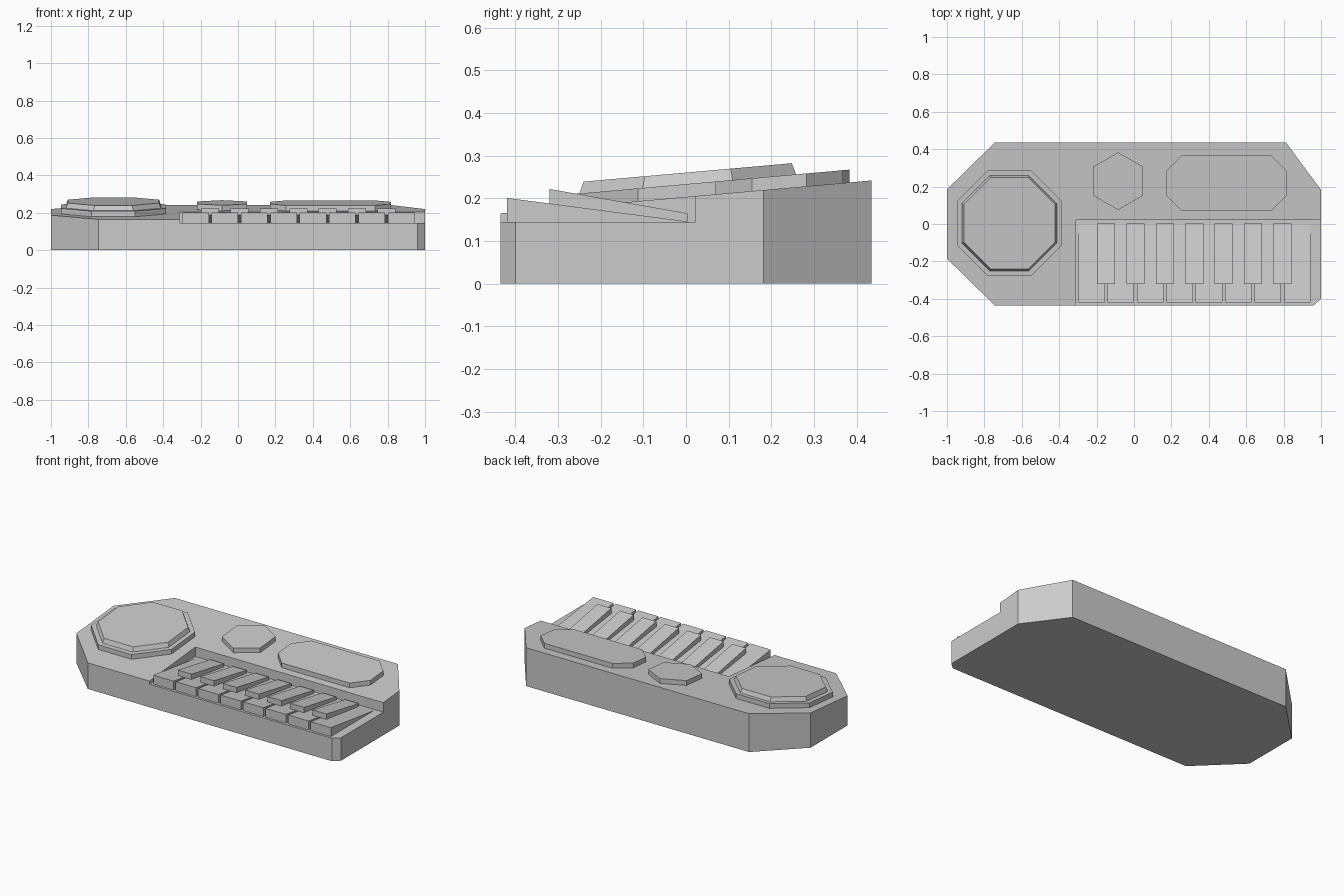
import bpy
from math import cos, sin, pi, tan

if "Cube" in bpy.data.objects:
    bpy.data.objects.remove(bpy.data.objects["Cube"])


def deck(y):
    """Height of the sloped top panel at depth y."""
    return 0.2035 + 0.0885 * y


def make_object(name, verts, faces):
    mesh = bpy.data.meshes.new(name)
    mesh.from_pydata(verts, [], faces)
    mesh.update()
    obj = bpy.data.objects.new(name, mesh)
    bpy.context.collection.objects.link(obj)
    return obj


def loft(name, bottom, top):
    """Closed solid between two counter-clockwise loops of 3D points."""
    n = len(bottom)
    sides = [(i, (i + 1) % n, n + (i + 1) % n, n + i) for i in range(n)]
    caps = [tuple(reversed(range(n))), tuple(range(n, 2 * n))]
    return make_object(name, bottom + top, sides + caps)


def on_deck(outline, offset):
    return [(x, y, deck(y) + offset) for x, y in outline]


def polygon(cx, cy, radius, n, start):
    return [(cx + radius * cos(start + 2 * pi * i / n),
             cy + radius * sin(start + 2 * pi * i / n)) for i in range(n)]


def wedge(name, x0, x1, y0, y1, low, high):
    """Key whose bottom and top heights are given at the front and back."""
    loop = [(x0, y0), (x1, y0), (x1, y1), (x0, y1)]
    pick = (0, 0, 1, 1)
    return loft(name, [(*p, low[k]) for p, k in zip(loop, pick)],
                [(*p, high[k]) for p, k in zip(loop, pick)])


# Case with a sloped top and clipped corners
outline = [(-1, 0.185), (-1, -0.185), (-0.745, -0.435), (0.96, -0.435),
           (1, -0.40), (1, 0.182), (0.813, 0.435), (-0.745, 0.435)]
case = loft("case", [(x, y, 0) for x, y in outline], on_deck(outline, 0))

# Keyboard recess, open at the front and right
cutter = wedge("recess_cutter", -0.314, 1.5, -1, 0.022, (0.145, 0.145), (1, 1))
cutter.hide_render = True
cut = case.modifiers.new("recess", "BOOLEAN")
cut.operation = "DIFFERENCE"
cut.solver = "EXACT"
cut.object = cutter
bpy.context.view_layer.objects.active = case
bpy.ops.object.modifier_apply(modifier="recess")
bpy.data.objects.remove(cutter)

# Octagonal speaker: straight base tier and tapered upper tier
def octagon(apothem):
    return polygon(-0.666, 0.004, apothem / cos(pi / 8), 8, pi / 8)


loft("speaker_base", on_deck(octagon(0.281), -0.01), on_deck(octagon(0.281), 0.03))
loft("speaker_top", on_deck(octagon(0.254), 0.03), on_deck(octagon(0.244), 0.057))

# Hexagonal button
hexagon = polygon(-0.085, 0.229, 0.154, 6, pi / 6)
loft("hex_button", on_deck(hexagon, -0.01), on_deck(hexagon, 0.03))

# Display panel with clipped corners
x0, x1, y0, y1, c = 0.171, 0.818, 0.069, 0.368, 0.086
panel = [(x0 + c, y0), (x1 - c, y0), (x1, y0 + c), (x1, y1 - c),
         (x1 - c, y1), (x0 + c, y1), (x0, y1 - c), (x0, y0 + c)]
loft("display_panel", on_deck(panel, -0.01), on_deck(panel, 0.03))

# Eight lower keys, with seven raised keys over the gaps
pitch, width = 0.157, 0.142
for i in range(8):
    left = -0.298 + i * pitch
    wedge(f"lower_key_{i + 1}", left, left + width, -0.42, 0.003,
          (0.144, 0.144), (0.201, 0.146))
    if i < 7:
        mid = left + (width + pitch) / 2
        wedge(f"raised_key_{i + 1}", mid - 0.048, mid + 0.048, -0.32, 0.003,
              (0.187, 0.145), (0.222, 0.165))
